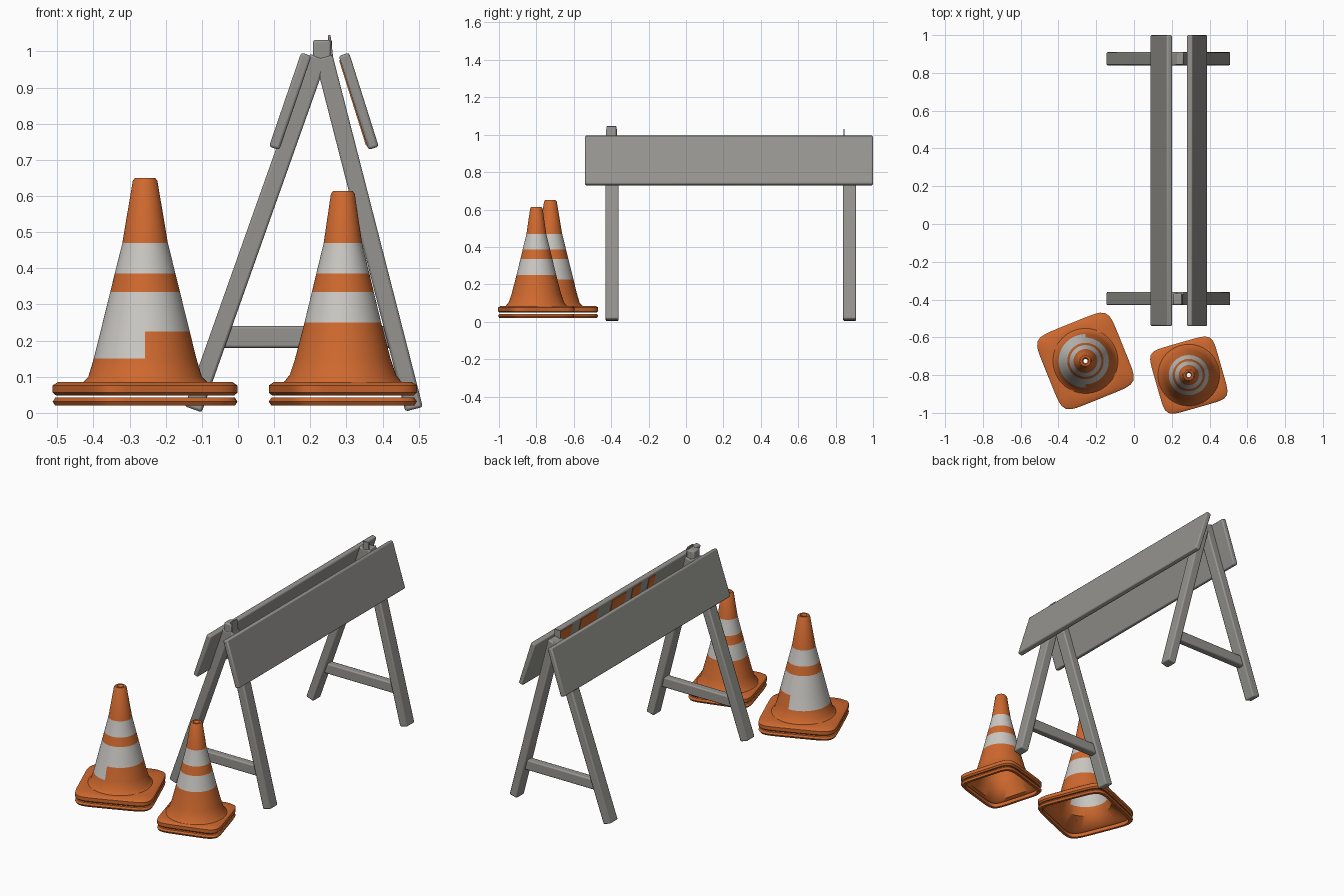
import bpy, bmesh
from math import sin, cos, pi, radians, atan2
from mathutils import Matrix, Vector

cube = bpy.data.objects.get("Cube")
if cube:
    bpy.data.objects.remove(cube)


def material(name, rgb):
    m = bpy.data.materials.new(name)
    m.use_nodes = True
    m.diffuse_color = (*rgb, 1)
    m.node_tree.nodes["Principled BSDF"].inputs["Base Color"].default_value = (*rgb, 1)
    return m


GREY = material("weathered grey", (0.30, 0.295, 0.275))
ORANGE = material("cone orange", (0.62, 0.14, 0.028))
WHITE = material("reflective white", (0.60, 0.58, 0.55))


def finish(name, bm, mats, bevel=0):
    bmesh.ops.recalc_face_normals(bm, faces=bm.faces)
    mesh = bpy.data.meshes.new(name)
    bm.to_mesh(mesh)
    bm.free()
    ob = bpy.data.objects.new(name, mesh)
    bpy.context.collection.objects.link(ob)
    for m in mats:
        mesh.materials.append(m)
    bpy.ops.object.select_all(action='DESELECT')
    ob.select_set(True)
    bpy.context.view_layer.objects.active = ob
    bpy.ops.object.shade_smooth_by_angle(angle=radians(40))
    if bevel:
        mod = ob.modifiers.new("soft edges", 'BEVEL')
        mod.width, mod.segments = bevel, 2
    return ob


def bar(name, start, end, thick, y0, y1, mat=GREY, bevel=0.007, shift=0, slant=0):
    """Box running between two (x, z) points and spanning y0 to y1."""
    a, b = Vector((start[0], 0, start[1])), Vector((end[0], 0, end[1]))
    d = b - a
    bm = bmesh.new()
    bmesh.ops.create_cube(bm, size=1)
    for v in bm.verts:
        v.co = Vector((v.co.x * thick + shift, v.co.y * (y1 - y0) + v.co.z * slant,
                       v.co.z * d.length))
    bm.transform(Matrix.Translation((a + b) / 2 + Vector((0, (y0 + y1) / 2, 0)))
                 @ Matrix.Rotation(atan2(d.x, d.z), 4, 'Y'))
    return finish(name, bm, [mat], bevel)


# Trestle frames
for end, y in (("front", -0.395), ("rear", 0.875)):
    bar(end + "_right_leg", (-0.124, 0.01), (0.222, 0.985), 0.05, y - 0.035, y + 0.035)
    bar(end + "_left_leg", (0.487, 0.01), (0.237, 0.985), 0.05, y - 0.035, y + 0.035)
    bar(end + "_brace", (-0.05, 0.21), (0.435, 0.21), 0.06, y - 0.022, y + 0.022)

# Apex pegs
bar("front_peg", (0.232, 0.94), (0.232, 1.032), 0.05, -0.428, -0.368)
bar("front_peg_splinter", (0.262, 0.96), (0.252, 1.045), 0.008, -0.425, -0.372, bevel=0.002)
bar("rear_peg_splinter", (0.24, 0.95), (0.24, 1.03), 0.04, 0.842, 0.848, bevel=0.002)

# Long boards
bar("right_board", (0.1, 0.732), (0.189, 0.992), 0.03, -0.54, 1.0)
low, high = (0.375, 0.732), (0.293, 0.992)
bar("left_board", low, high, 0.03, -0.54, 1.0)

# Painted stripes on the inner face of the left board
for i, (y0, y1) in enumerate(((0.63, 0.74), (0.39, 0.55), (0.13, 0.26),
                              (-0.01, 0.07), (-0.14, -0.08))):
    bar(f"stripe_{i + 1}", (0.371, 0.745), (0.297, 0.98), 0.004, y0, y1,
        ORANGE, 0, shift=-0.016, slant=0.04)


def ring_tube(name, rings, center, angle, paint=None, segments=64):
    """Closed skin through rings of (z, radius, is_square)."""
    bm = bmesh.new()
    loops = []
    for z, r, square in rings:
        loop = []
        for i in range(segments):
            t = 2 * pi * i / segments
            u = t - angle
            k = (abs(cos(u)) ** 7 + abs(sin(u)) ** 7) ** (-1 / 7) if square else 1
            loop.append(bm.verts.new((r * k * cos(t), r * k * sin(t), z)))
        loops.append(loop)
    for a, b in zip(loops, loops[1:] + loops[:1]):
        for i in range(segments):
            j = (i + 1) % segments
            f = bm.faces.new((a[i], a[j], b[j], b[i]))
            if paint:
                f.material_index = int(paint(f.calc_center_median()))
    bm.transform(Matrix.Translation((*center, 0)))
    return finish(name, bm, [ORANGE, WHITE])


def cone(name, center, angle, half, top, slope, paint):
    """Hollow traffic cone; slope lists (z, radius) from base to tip."""
    def radius(z):
        for (z0, r0), (z1, r1) in zip(slope, slope[1:]):
            if z <= z1:
                return r0 + (r1 - r0) * (z - z0) / (z1 - z0)
        return slope[-1][1]

    levels = sorted({z for z, r in slope} | {0.15, 0.225, 0.25, 0.335, 0.385, 0.47})
    wall = 0.012
    outer = [(z, radius(z), False) for z in levels]
    inner = [(z - 0.001, radius(z) - wall, False) for z in reversed(levels[1:-1])]
    flange = [(0.055, half - 0.03, True), (0.048, half - 0.008, True),
              (0.056, half, True), (0.076, half, True), (0.085, half - 0.012, True)]
    tip = [(top, slope[-1][1] - 0.006, False), (top, 0.018, False),
           (top - 0.012, 0.011, False)]
    ring_tube(name + "_body", flange + outer + tip + inner, center, angle, paint)
    # Loose rim under the flange
    ring_tube(name + "_rim", [(0.02, half - 0.02, True), (0.02, half - 0.006, True),
                              (0.031, half, True), (0.042, half - 0.006, True),
                              (0.042, half - 0.02, True)], center, angle)


def upper_band(z):
    return 0.385 < z < 0.47


def large_paint(c):
    return upper_band(c.z) or (0.15 if c.x < 0 else 0.225) < c.z < 0.335


def small_paint(c):
    return upper_band(c.z) or 0.25 < c.z < 0.335


cone("large_cone", (-0.257, -0.725), radians(22), 0.214, 0.65,
     [(0.085, 0.172), (0.1, 0.157), (0.15, 0.142), (0.47, 0.063), (0.642, 0.034)],
     large_paint)
cone("small_cone", (0.29, -0.80), radians(16), 0.178, 0.614,
     [(0.085, 0.163), (0.105, 0.147), (0.15, 0.132), (0.25, 0.106), (0.47, 0.053),
      (0.606, 0.033)],
     small_paint)
